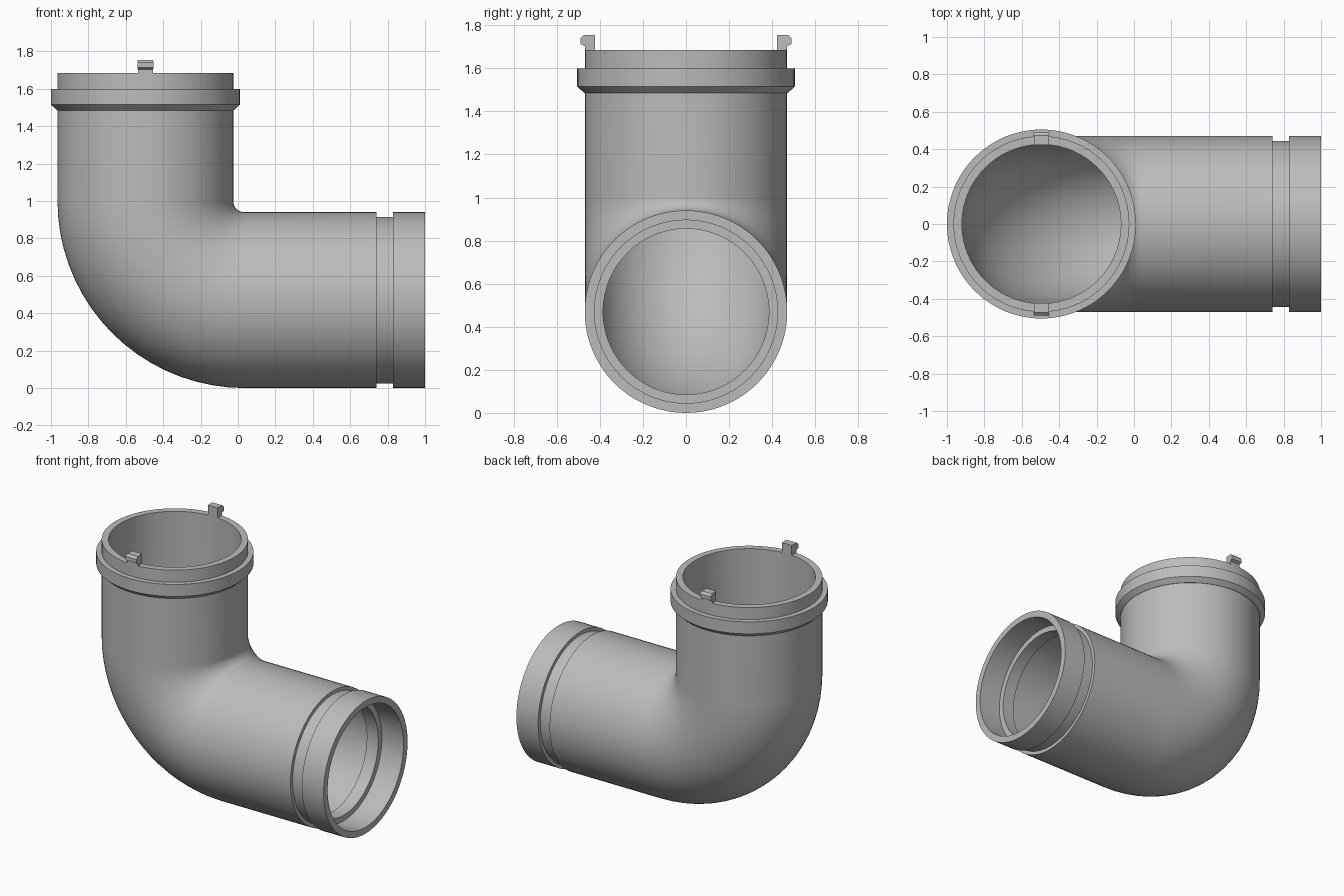
import bpy, bmesh, math
from mathutils import Vector

if "Cube" in bpy.data.objects:
    bpy.data.objects.remove(bpy.data.objects["Cube"], do_unlink=True)

AXIS_X, AXIS_Z = -0.495, 0.47      # upright and level pipe axes
BEND_X, BEND_Z = 0.035, 1.0        # centre of the bend
BEND_R = BEND_X - AXIS_X
OUTER, BORE = 0.47, 0.425
TOP = 1.685
SIDES, STEPS = 96, 18

grey = bpy.data.materials.new("pipe grey")
grey.use_nodes = True
colour = (0.5, 0.5, 0.5, 1)
grey.diffuse_color = colour
grey.node_tree.nodes["Principled BSDF"].inputs["Base Color"].default_value = colour


def finish(name, bm, smooth=True):
    bmesh.ops.recalc_face_normals(bm, faces=bm.faces)
    mesh = bpy.data.meshes.new(name)
    bm.to_mesh(mesh)
    bm.free()
    obj = bpy.data.objects.new(name, mesh)
    bpy.context.collection.objects.link(obj)
    mesh.materials.append(grey)
    if smooth:
        bpy.ops.object.select_all(action='DESELECT')
        obj.select_set(True)
        bpy.context.view_layer.objects.active = obj
        bpy.ops.object.shade_smooth_by_angle(angle=math.radians(28))
    return obj


def loft_rings(name, rings):
    """Skin a closed loop of circles given as (centre, tilt, radius)."""
    bm = bmesh.new()
    loops = []
    for (x, z), tilt, radius in rings:
        across = Vector((math.cos(tilt), 0, math.sin(tilt)))
        loop = []
        for i in range(SIDES):
            t = 2 * math.pi * i / SIDES
            loop.append(bm.verts.new(Vector((x, 0, z)) + across * radius * math.cos(t)
                                     + Vector((0, radius * math.sin(t), 0))))
        loops.append(loop)
    for a, b in zip(loops, loops[1:] + loops[:1]):
        for i in range(SIDES):
            j = (i + 1) % SIDES
            bm.faces.new((a[i], a[j], b[j], b[i]))
    return finish(name, bm)


def upright(z, radius):
    return ((AXIS_X, z), 0, radius)


def level(x, radius):
    return ((x, AXIS_Z), math.pi / 2, radius)


def bend(radius):
    rings = []
    for k in range(STEPS + 1):
        a = math.pi / 2 * k / STEPS
        centre = (BEND_X - BEND_R * math.cos(a), BEND_Z - BEND_R * math.sin(a))
        rings.append((centre, a, radius))
    return rings


# Elbow: outer wall with a groove, then the bore with a matching inner rib
outer_wall = [upright(TOP, OUTER)] + bend(OUTER) + [
    level(0.74, OUTER), level(0.74, 0.445), level(0.83, 0.445),
    level(0.83, OUTER), level(1.0, OUTER)]
bore_wall = [upright(TOP, BORE)] + bend(BORE) + [
    level(0.74, BORE), level(0.74, 0.385), level(0.83, 0.385),
    level(0.83, BORE), level(1.0, BORE)]
loft_rings("elbow_pipe", outer_wall + bore_wall[::-1])

# Socket collar with a chamfered underside
loft_rings("socket_collar", [upright(1.6, 0.455), upright(1.6, 0.505),
                             upright(1.515, 0.505), upright(1.485, 0.472),
                             upright(1.485, 0.455)])

# Hooked locking tabs on the rim, one at the front and one at the back
hook = [(0.423, 1.68), (0.47, 1.68), (0.47, 1.703), (0.49, 1.713),
        (0.49, 1.74), (0.474, 1.755), (0.423, 1.755)]
for name, side in (("front_tab", -1), ("back_tab", 1)):
    bm = bmesh.new()
    ends = [[bm.verts.new((AXIS_X + s * 0.087 * r, side * r, z)) for r, z in hook]
            for s in (-1, 1)]
    bm.faces.new(ends[0])
    bm.faces.new(ends[1][::-1])
    for i in range(len(hook)):
        j = (i + 1) % len(hook)
        bm.faces.new((ends[0][i], ends[1][i], ends[1][j], ends[0][j]))
    finish(name, bm, smooth=False)
